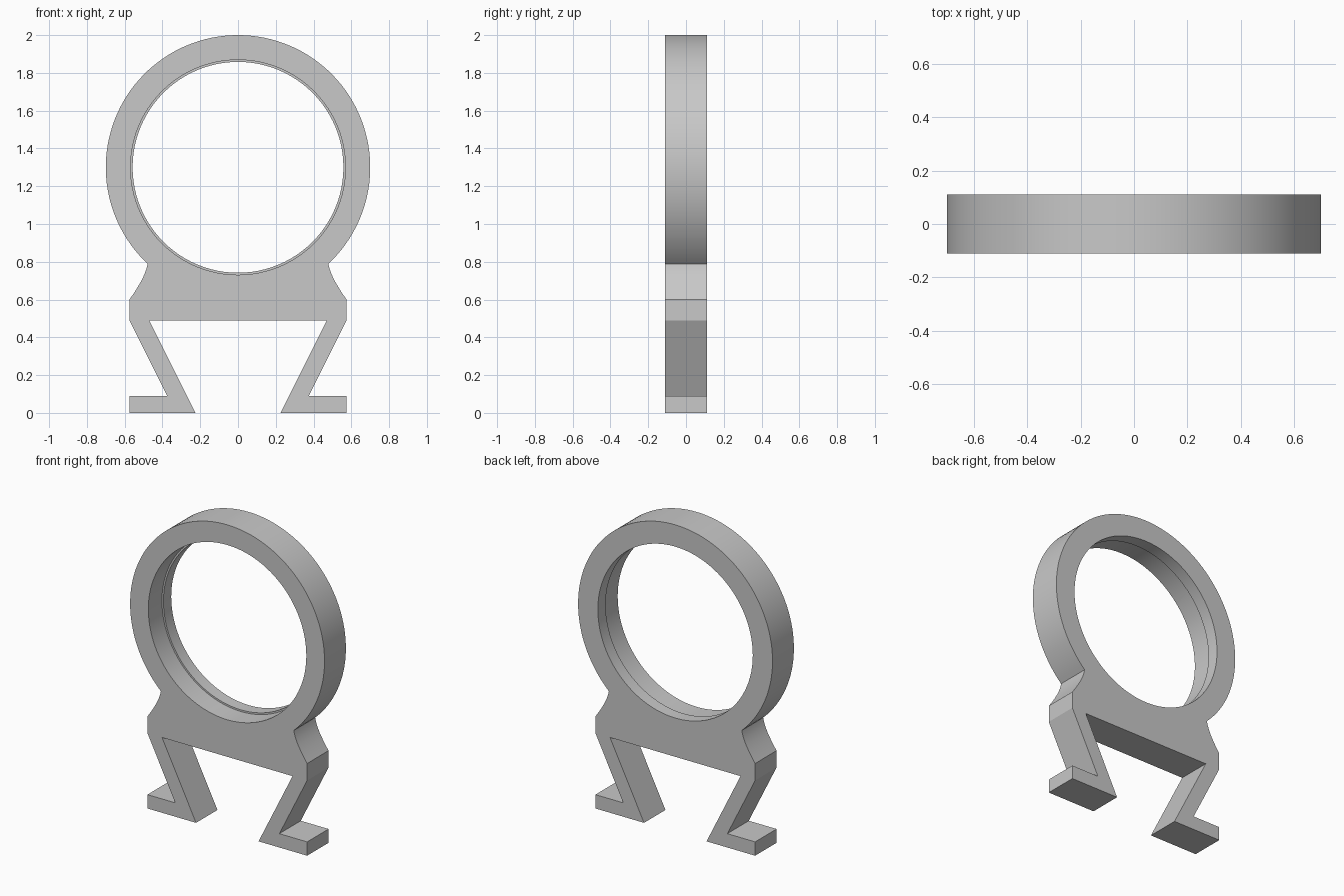
import bpy, bmesh
from math import sin, cos, pi, atan2, radians

cube = bpy.data.objects.get("Cube")
if cube:
    bpy.data.objects.remove(cube)

DEPTH = 0.11        # half thickness
CENTRE = 1.30       # height of the ring centre
RADIUS = 0.70
SEGMENTS = 96

grey = bpy.data.materials.new("light grey")
grey.use_nodes = True
colour = (0.58, 0.58, 0.58, 1)
grey.diffuse_color = colour
grey.node_tree.nodes["Principled BSDF"].inputs["Base Color"].default_value = colour


def extrude_profile(name, points, y0, y1):
    """Solid made by extruding an x-z outline along y."""
    bm = bmesh.new()
    face = bm.faces.new([bm.verts.new((x, y0, z)) for x, z in points])
    moved = bmesh.ops.extrude_face_region(bm, geom=[face])["geom"]
    verts = [v for v in moved if isinstance(v, bmesh.types.BMVert)]
    bmesh.ops.translate(bm, verts=verts, vec=(0, y1 - y0, 0))
    bmesh.ops.recalc_face_normals(bm, faces=bm.faces)
    mesh = bpy.data.meshes.new(name)
    bm.to_mesh(mesh)
    bm.free()
    mesh.materials.append(grey)
    obj = bpy.data.objects.new(name, mesh)
    bpy.context.collection.objects.link(obj)
    return obj


def arc(radius, start, end, count):
    steps = [start + (end - start) * i / count for i in range(count + 1)]
    return [(radius * cos(a), CENTRE + radius * sin(a)) for a in steps]


# Left half of the outline: foot, slanted leg, hip and curved neck
half = [(0.47, 0.49), (0.225, 0), (0.575, 0), (0.575, 0.09), (0.375, 0.09),
        (0.575, 0.49), (0.575, 0.60), (0.551, 0.634), (0.53, 0.668),
        (0.51, 0.702), (0.495, 0.735), (0.484, 0.765)]

# Ring arc between the two necks, then the mirrored half
neck = atan2(-0.51, 0.478)
ring = arc(RADIUS, neck, pi - neck, SEGMENTS)
outline = half + ring + [(-x, z) for x, z in reversed(half)]
stand = extrude_profile("ring_stand", outline, -DEPTH, DEPTH)

# Stepped bore: wider at the front, narrower behind the ledge
for label, radius, y0, y1 in (("through_bore", 0.558, -0.2, 0.2),
                              ("front_counterbore", 0.569, -0.2, 0.03)):
    circle = arc(radius, 0, 2 * pi, SEGMENTS)[:-1]
    cutter = extrude_profile(label, circle, y0, y1)
    cutter.hide_render = True
    cut = stand.modifiers.new(label, 'BOOLEAN')
    cut.operation = 'DIFFERENCE'
    cut.solver = 'EXACT'
    cut.object = cutter
    bpy.context.view_layer.objects.active = stand
    bpy.ops.object.modifier_apply(modifier=cut.name)
    bpy.data.objects.remove(cutter)

# Smooth round walls with crisp edges
bpy.ops.object.select_all(action='DESELECT')
stand.select_set(True)
bpy.context.view_layer.objects.active = stand
bpy.ops.object.shade_smooth_by_angle(angle=radians(25))
